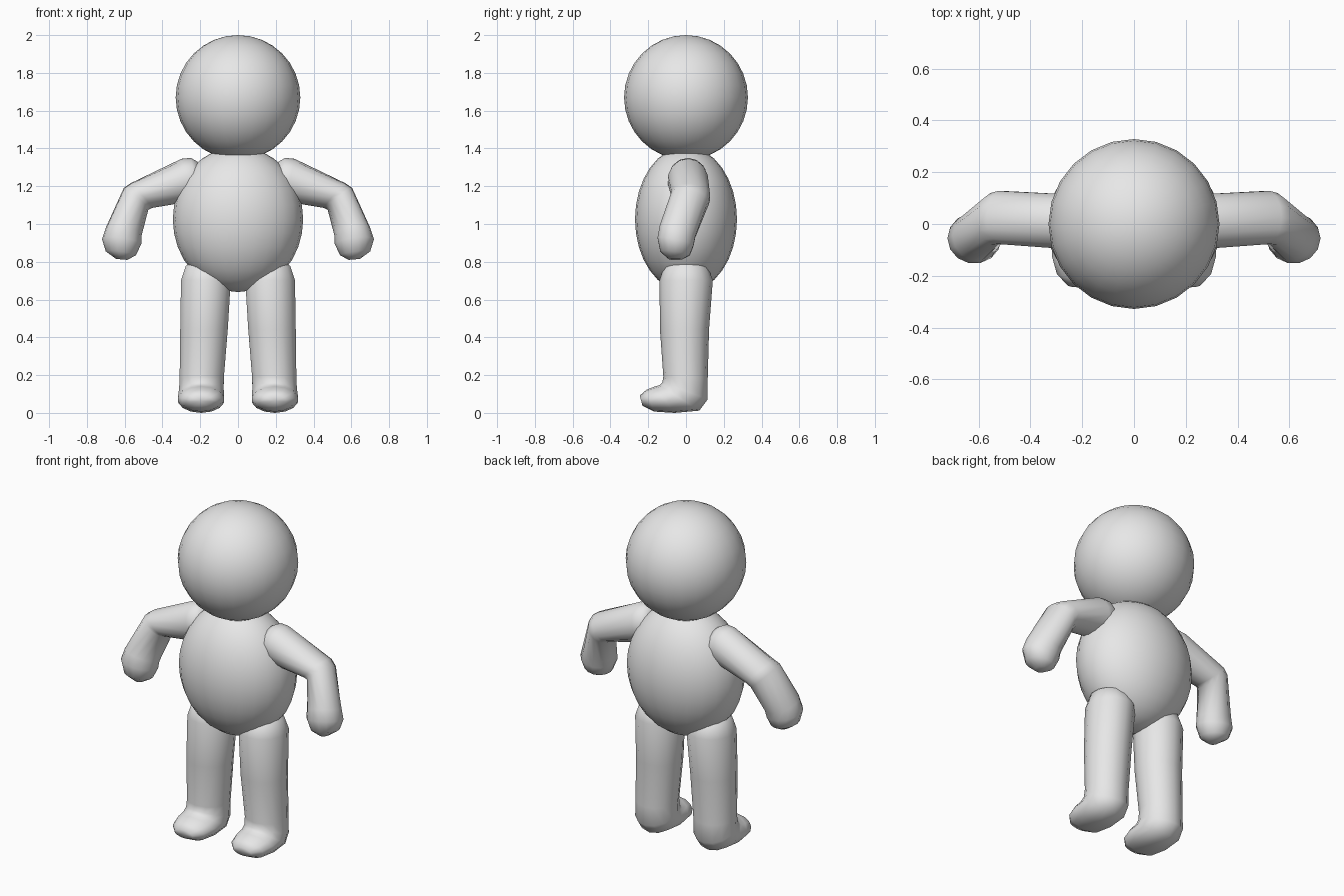
import bpy, bmesh, math
from mathutils import Vector

cube = bpy.data.objects.get("Cube")
if cube:
    bpy.data.objects.remove(cube, do_unlink=True)

# One plain grey for the whole figure
grey = bpy.data.materials.new("plain grey")
grey.use_nodes = True
grey.diffuse_color = (0.8, 0.8, 0.8, 1)
grey.node_tree.nodes["Principled BSDF"].inputs["Base Color"].default_value = (0.8, 0.8, 0.8, 1)


def finish(name, bm):
    """Turn a bmesh into a smooth, coloured object."""
    bmesh.ops.recalc_face_normals(bm, faces=bm.faces)
    for face in bm.faces:
        face.smooth = True
    mesh = bpy.data.meshes.new(name)
    bm.to_mesh(mesh)
    bm.free()
    mesh.materials.append(grey)
    obj = bpy.data.objects.new(name, mesh)
    bpy.context.collection.objects.link(obj)
    return obj


def ball(name, z, radii):
    bm = bmesh.new()
    bmesh.ops.create_uvsphere(bm, u_segments=24, v_segments=16, radius=1)
    bmesh.ops.scale(bm, vec=radii, verts=bm.verts)
    bmesh.ops.translate(bm, vec=(0, 0, z), verts=bm.verts)
    return finish(name, bm)


def limb(name, stations, side, sides=14):
    """Loft elliptical rings; each has two opposite edge points and a half width vector."""
    bm = bmesh.new()
    rings = []
    for a, b, w in stations:
        a, b, w = Vector(a), Vector(b), Vector(w)
        ring = []
        for i in range(sides):
            t = math.tau * i / sides
            p = (a + b) / 2 + (a - b) / 2 * math.cos(t) + w * math.sin(t)
            ring.append(bm.verts.new((p.x * side, p.y, p.z)))
        rings.append(ring)
    for low, high in zip(rings, rings[1:]):
        for i in range(sides):
            j = (i + 1) % sides
            bm.faces.new((low[i], low[j], high[j], high[i]))
    for ring in (rings[0], rings[-1]):
        bmesh.ops.poke(bm, faces=[bm.faces.new(ring)])
    return finish(name, bm)


# Head and body
ball("head", 1.67, (0.33, 0.328, 0.33))
ball("body", 1.025, (0.345, 0.27, 0.385))

# Arm: top x, z, underside x, z, centre y, half depth, tilt of the ring
arm_rows = [
    (0.19, 1.27, 0.18, 1.22, 0.01, 0.04, 0),
    (0.215, 1.33, 0.19, 1.16, 0.01, 0.085, 0),
    (0.25, 1.35, 0.21, 1.13, 0.01, 0.105, 0),
    (0.30, 1.345, 0.25, 1.12, 0.01, 0.108, 0),
    (0.57, 1.215, 0.455, 1.085, 0.025, 0.105, -0.01),
    (0.605, 1.19, 0.475, 1.075, 0.02, 0.102, -0.02),
    (0.70, 0.98, 0.51, 0.94, -0.045, 0.096, -0.03),
    (0.72, 0.92, 0.512, 0.895, -0.055, 0.098, -0.02),
    (0.70, 0.855, 0.54, 0.835, -0.058, 0.08, -0.01),
    (0.645, 0.815, 0.585, 0.81, -0.055, 0.035, 0),
]
arm = [((ax, y, az), (bx, y, bz), (0, r, tilt))
       for ax, az, bx, bz, y, r, tilt in arm_rows]

# Leg turning into foot: front y, z, back y, z, centre x, half width
leg_rows = [
    (-0.05, 0.82, 0.05, 0.82, 0.17, 0.06),
    (-0.115, 0.785, 0.115, 0.785, 0.17, 0.11),
    (-0.14, 0.71, 0.142, 0.71, 0.17, 0.135),
    (-0.138, 0.45, 0.122, 0.45, 0.18, 0.129),
    (-0.12, 0.20, 0.115, 0.19, 0.192, 0.12),
    (-0.125, 0.17, 0.115, 0.08, 0.194, 0.121),
    (-0.14, 0.155, 0.07, 0.02, 0.195, 0.125),
    (-0.165, 0.148, -0.06, 0.008, 0.195, 0.125),
    (-0.21, 0.13, -0.17, 0.015, 0.195, 0.105),
    (-0.245, 0.10, -0.23, 0.045, 0.195, 0.06),
]
leg = [((x, fy, fz), (x, by, bz), (r, 0, 0))
       for fy, fz, by, bz, x, r in leg_rows]
# Rest the soles on the ground
leg = [(a[:2] + (a[2] - 0.008,), b[:2] + (b[2] - 0.008,), w) for a, b, w in leg]

for label, side in (("left", 1), ("right", -1)):
    limb(label + "_arm", arm, side)
    limb(label + "_leg", leg, side)
